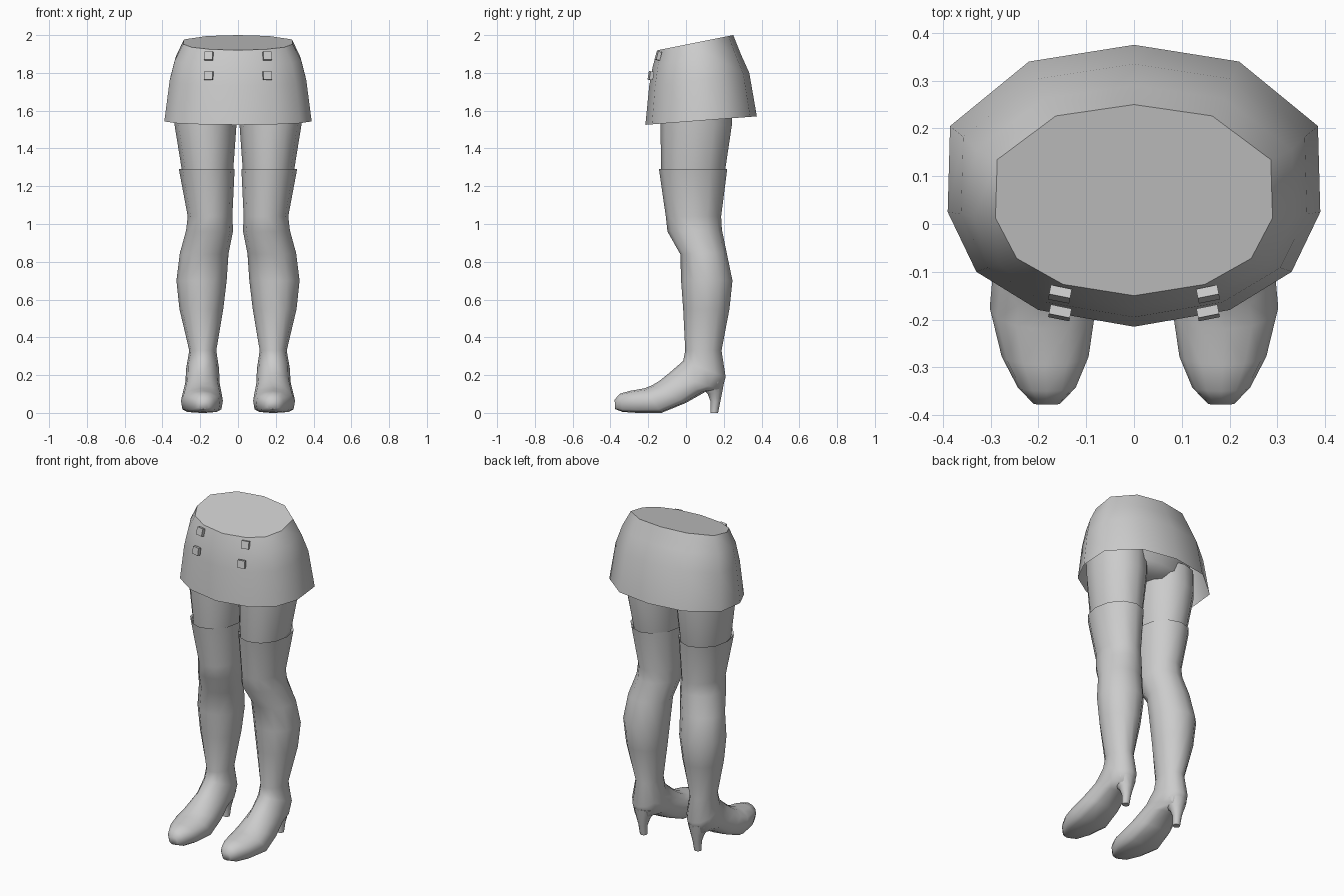
import bpy, bmesh, math

if "Cube" in bpy.data.objects:
    bpy.data.objects.remove(bpy.data.objects["Cube"])


def loft(name, rings, cap_first=False, cap_last=False, mirror=False, angle=50):
    """Skin a list of closed rings of equal length into one smooth-shaded mesh."""
    bm = bmesh.new()
    loops = [[bm.verts.new(p) for p in r] for r in rings]
    n = len(loops[0])
    for a, b in zip(loops, loops[1:]):
        for i in range(n):
            j = (i + 1) % n
            bm.faces.new((a[i], a[j], b[j], b[i]))
    if cap_first:
        bm.faces.new(loops[0])
    if cap_last:
        bm.faces.new(loops[-1])
    bmesh.ops.recalc_face_normals(bm, faces=bm.faces)
    mesh = bpy.data.meshes.new(name)
    bm.to_mesh(mesh)
    bm.free()
    ob = bpy.data.objects.new(name, mesh)
    bpy.context.collection.objects.link(ob)
    if mirror:
        ob.modifiers.new("Mirror", 'MIRROR')
    bpy.ops.object.select_all(action='DESELECT')
    ob.select_set(True)
    bpy.context.view_layer.objects.active = ob
    bpy.ops.object.shade_smooth_by_angle(angle=math.radians(angle))
    return ob


def oval(x0, x1, yf, zf, yb, zb, square=1.0, n=12):
    """Tilted oval from a front point to a back point; square < 1 flattens the back half."""
    pts = []
    for i in range(n):
        t = 2 * math.pi * i / n
        s, c = math.sin(t), math.cos(t)
        if c < -1e-6:
            s = math.copysign(abs(s) ** square, s) if abs(s) > 1e-6 else 0
            c = -abs(c) ** square
        k = (1 - c) / 2
        pts.append(((x0 + x1) / 2 + s * (x1 - x0) / 2, yf + (yb - yf) * k, zf + (zb - zf) * k))
    return pts


# Skirt: twelve-sided hem outline, rescaled for every ring
half = [(0, .375), (.22, .34), (.385, .205), (.39, .025), (.33, -.10), (.2, -.18), (0, -.215)]
outline = half + [(-x, y) for x, y in half[-2:0:-1]]


def skirt_ring(hw, yf, yb, zf, zb):
    pts = []
    for x, y in outline:
        k = (y + .215) / .59
        pts.append((x / .39 * hw, yf + (yb - yf) * k, zf + (zb - zf) * k))
    return pts


loft("skirt", [
    skirt_ring(.39, -.215, .375, 1.525, 1.57),
    skirt_ring(.362, -.195, .335, 1.73, 1.80),
    skirt_ring(.335, -.175, .29, 1.84, 1.90),
    skirt_ring(.29, -.15, .25, 1.92, 2.0)], cap_last=True)

# Hips hidden under the skirt, closing the gap above the thighs
loft("hips", [oval(-.17, .17, -.05, 1.56, .19, 1.55),
              oval(-.31, .31, -.13, 1.60, .24, 1.60),
              oval(-.33, .33, -.16, 1.75, .27, 1.78)], True, True)

# Skirt buttons: thin square plates lying on the front
for row, (y, z, tilt) in enumerate([(-.147, 1.89, .26), (-.186, 1.785, .16)]):
    for side in (-1, 1):
        bpy.ops.mesh.primitive_cube_add(size=1, location=(side * .155, y, z),
                                        rotation=(-tilt, 0, side * .2))
        b = bpy.context.object
        b.name = f"button_{row}_{'right' if side > 0 else 'left'}"
        b.scale = (.045, .02, .045)

# Thighs
loft("thighs", [
    oval(.0, .34, -.14, 1.66, .24, 1.66),
    oval(.008, .336, -.135, 1.525, .243, 1.525),
    oval(.025, .298, -.132, 1.29, .208, 1.29),
    oval(.04, .285, -.12, 1.2, .19, 1.2)], True, True, mirror=True)

# Boots: over the knee, down the calf and along the foot to the toe
boot = [
    (.03, .30, -.135, 1.28, .205, 1.28),
    (.018, .313, -.143, 1.29, .218, 1.29),
    (.03, .266, -.107, 1.04, .186, 1.04),
    (.026, .275, -.098, .96, .19, .97),
    (.05, .308, -.03, .84, .215, .85),
    (.06, .326, -.026, .70, .246, .70),
    (.078, .31, -.015, .55, .23, .55),
    (.115, .258, -.004, .33, .188, .33),
    (.10, .275, -.015, .275, .21, .19),
    (.098, .278, -.09, .21, .19, .12),
    (.094, .284, -.14, .17, .10, .11, .8),
    (.086, .294, -.18, .146, .0, .053, .6),
    (.08, .302, -.22, .13, -.13, .0, .5),
    (.095, .277, -.295, .117, -.26, .0, .5),
    (.122, .243, -.35, .102, -.335, .005, .5),
    (.155, .21, -.378, .07, -.375, .02, .7)]
loft("boots", [oval(*r) for r in boot], cap_last=True, mirror=True, angle=65)

# Boot heels
loft("boot_heels", [
    oval(.12, .255, .06, .15, .203, .17),
    oval(.145, .228, .115, .10, .192, .11),
    oval(.16, .213, .13, .06, .182, .06),
    oval(.165, .208, .13, 0, .17, 0)], True, True, mirror=True)
